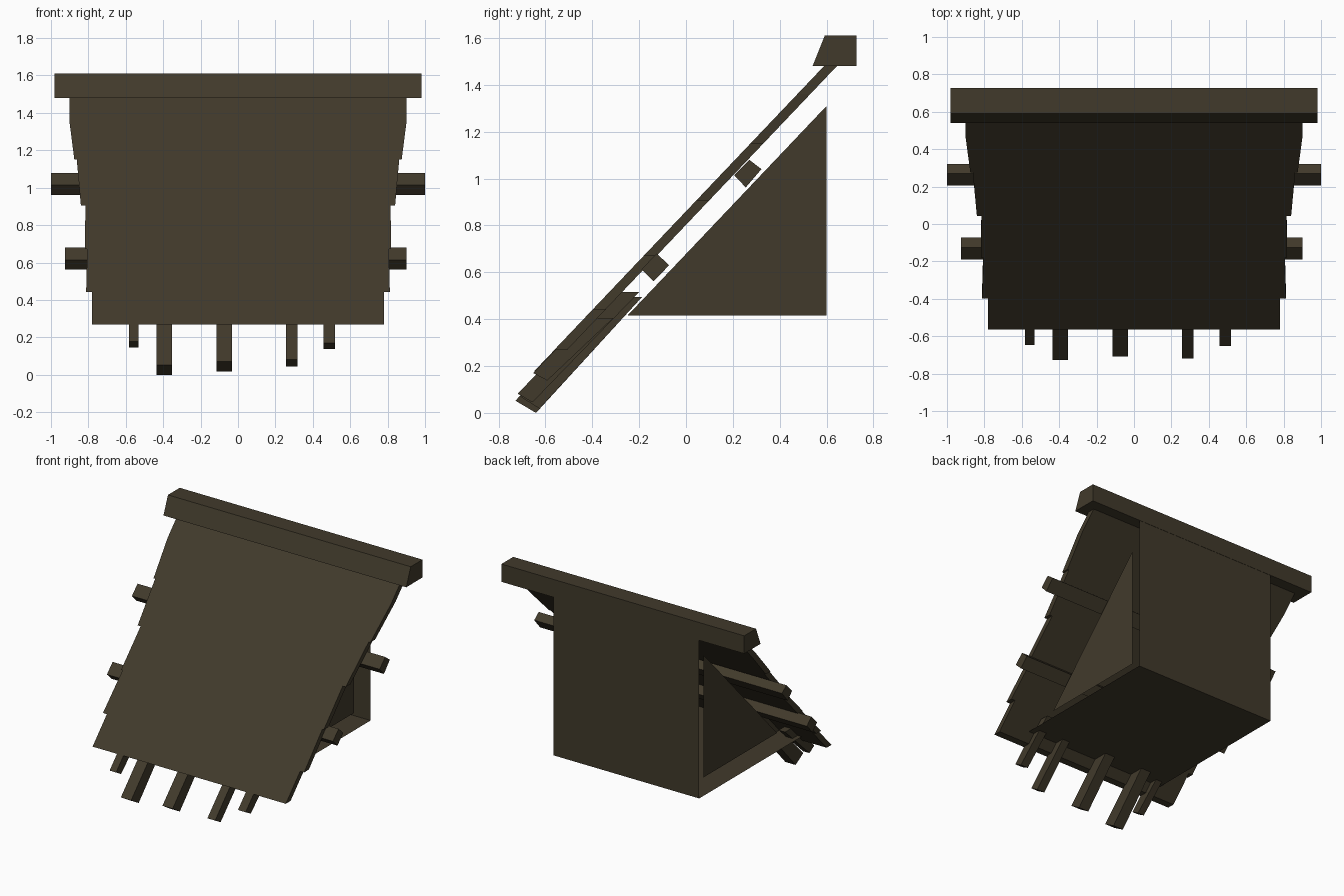
import bpy, bmesh

if "Cube" in bpy.data.objects:
    bpy.data.objects.remove(bpy.data.objects["Cube"])

wood = bpy.data.materials.new("dark_brown_wood")
wood.diffuse_color = (0.053, 0.042, 0.024, 1)
wood.use_nodes = True
wood.node_tree.nodes["Principled BSDF"].inputs["Base Color"].default_value = wood.diffuse_color


def finish(name, bm):
    bmesh.ops.recalc_face_normals(bm, faces=bm.faces[:])
    me = bpy.data.meshes.new(name)
    bm.to_mesh(me)
    bm.free()
    me.materials.append(wood)
    ob = bpy.data.objects.new(name, me)
    bpy.context.collection.objects.link(ob)
    return ob


def prism(name, pts, offset):
    """Extrude a flat 3D polygon along an offset."""
    bm = bmesh.new()
    face = bm.faces.new([bm.verts.new(p) for p in pts])
    ext = bmesh.ops.extrude_face_region(bm, geom=[face], use_keep_orig=True)
    verts = [v for v in ext["geom"] if isinstance(v, bmesh.types.BMVert)]
    bmesh.ops.translate(bm, verts=verts, vec=offset)
    return finish(name, bm)


def bar(name, profile, x0, x1):
    """Extrude a (y, z) profile between two x positions."""
    return prism(name, [(x0, y, z) for y, z in profile], (x1 - x0, 0, 0))


def sheet(name, pts):
    """Single flat panel without thickness, points wound to face outward."""
    me = bpy.data.meshes.new(name)
    me.from_pydata(pts, [], [list(range(len(pts)))])
    me.materials.append(wood)
    bpy.context.collection.objects.link(bpy.data.objects.new(name, me))


# ridge beam
bar("ridge_beam", [(.54, 1.48), (.728, 1.48), (.728, 1.61), (.592, 1.61)], -.98, .98)

# sloping roof sheet with stepped side edges, outline as (half width, z)
edge = [(.78, .268), (.78, .442), (.812, .442), (.806, .672), (.818, .672), (.816, .905),
        (.84, .905), (.862, 1.15), (.875, 1.15), (.902, 1.36), (.902, 1.5)]
outline = edge + [(-x, z) for x, z in reversed(edge)]
prism("roof_sheet", [(x, -.563 + (z - .268) / 1.052, z) for x, z in outline],
      (0, .055, 0))

# two battens crossing under the roof
bar("upper_batten", [(.205, 1.015), (.255, .962), (.322, 1.04), (.27, 1.08)], -1, 1)
bar("lower_batten", [(-.19, .613), (-.138, .562), (-.072, .63), (-.125, .68)], -.925, .9)

# rafter ends: x, width, lower-front corner, lower-back corner, top back corner
rafters = [(-.557, .052, -.648, .178, -.59, .145, -.31, .405),
           (-.395, .083, -.728, .052, -.64, 0, -.187, .495),
           (-.073, .082, -.708, .07, -.625, .018, -.187, .495),
           (.287, .062, -.718, .082, -.655, .045, -.2, .515),
           (.487, .062, -.652, .17, -.592, .138, -.31, .405)]
for x, w, y0, z0, y1, z1, yt, zt in rafters:
    bar("rafter_end", [(y0, z0), (y1, z1), (yt, zt), (y0 + (zt - z0) / 1.045, zt)],
        x - w / 2, x + w / 2)

# dormer box: flat back wall and floor, with triangular cheeks set inward
L, R, back, low = -.615, .562, .726, .325
sheet("back_wall", [(R, back, low), (L, back, low), (L, back, 1.49), (R, back, 1.49)])
sheet("box_floor", [(L, -.49, low), (L, back, low), (R, back, low), (R, -.49, low)])
cheek = [(-.25, .415), (.6, .415), (.6, 1.31)]
sheet("right_cheek", [(R - .047, y, z) for y, z in cheek])
sheet("left_cheek", [(L + .055, y, z) for y, z in reversed(cheek)])
